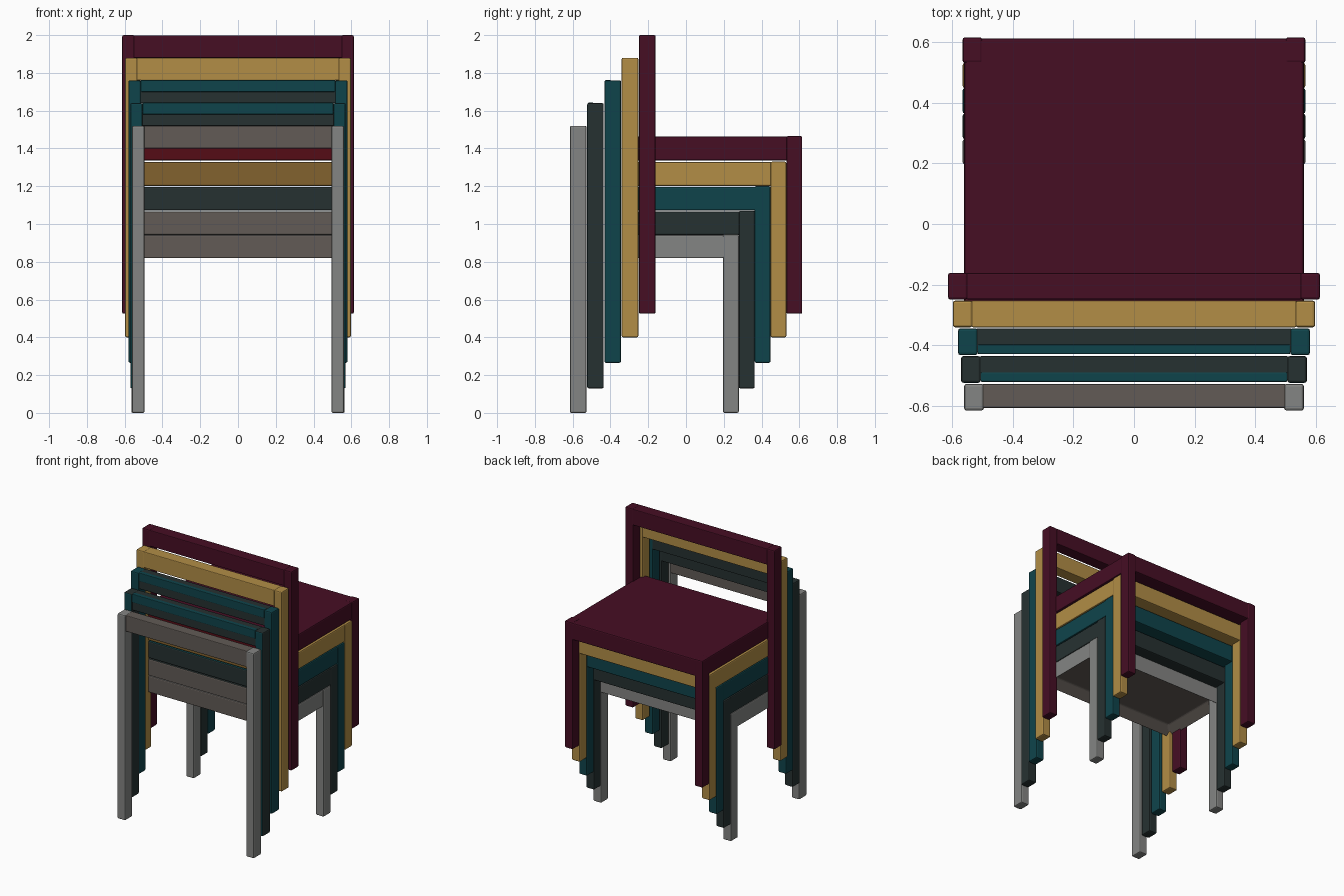
import bpy, bmesh

if "Cube" in bpy.data.objects:
    bpy.data.objects.remove(bpy.data.objects["Cube"])

def srgb(r, g, b):
    f = lambda c: c / 12.92 if c <= 0.04045 else ((c + 0.055) / 1.055) ** 2.4
    return (f(r / 255), f(g / 255), f(b / 255), 1)

def mat(name, rgb):
    m = bpy.data.materials.new(name)
    m.diffuse_color = srgb(*rgb)
    m.use_nodes = True
    m.node_tree.nodes["Principled BSDF"].inputs["Base Color"].default_value = m.diffuse_color
    return m

GREY = mat("light grey", (132, 133, 131))
BROWN = mat("brown grey", (98, 91, 86))
SLATE = mat("dark slate", (38, 49, 49))
TEAL = mat("teal", (15, 68, 75))
GOLD = mat("gold", (178, 141, 70))
OCHRE = mat("dark gold", (130, 98, 46))
MAROON = mat("maroon", (70, 14, 36))
RED = mat("dark red", (85, 12, 22))

def box(name, x0, x1, y0, y1, z0, z1, main, front=None, under=None, recess=0, bevel=0.008):
    """Box from its limits; optional other colour for the -y face and the underside."""
    bm = bmesh.new()
    bmesh.ops.create_cube(bm, size=1)
    for v in bm.verts:
        v.co = ((x0 + x1) / 2 + v.co.x * (x1 - x0),
                (y0 + y1) / 2 + v.co.y * (y1 - y0),
                (z0 + z1) / 2 + v.co.z * (z1 - z0))
    bm.normal_update()
    for f in bm.faces:
        if front and f.normal.y < -0.5:
            f.material_index = 1
        if under and f.normal.z < -0.5:
            f.material_index = 2
    if recess:
        # hollow in the underside
        low = [f for f in bm.faces if f.normal.z < -0.5]
        bmesh.ops.inset_region(bm, faces=low, thickness=0.085)
        for v in low[0].verts:
            v.co.z += recess
    me = bpy.data.meshes.new(name)
    bm.to_mesh(me)
    bm.free()
    for m in (main, front or main, under or main):
        me.materials.append(m)
    ob = bpy.data.objects.new(name, me)
    bpy.context.collection.objects.link(ob)
    mod = ob.modifiers.new("soft edges", "BEVEL")
    mod.width = bevel
    mod.segments = 2
    return ob

# frame colour, seat rear colour, backrest colour, back leg front colour,
# outer half width, foot height, seat top, backrest top
CHAIRS = [
    ("grey", GREY, BROWN, BROWN, GREY, 0.56, 0.0, 0.945, 1.52),
    ("slate", SLATE, BROWN, SLATE, TEAL, 0.57, 0.13, 1.07, 1.64),
    ("teal", TEAL, SLATE, SLATE, TEAL, 0.58, 0.265, 1.20, 1.76),
    ("gold", GOLD, OCHRE, GOLD, GOLD, 0.597, 0.40, 1.33, 1.88),
    ("maroon", MAROON, RED, MAROON, MAROON, 0.613, 0.525, 1.465, 2.0),
]
STEP = 0.0915          # each chair sits this much further back
SEAT_REAR = -0.29

for i, (tag, frame, rear, back, legfront, w, foot, seat, top) in enumerate(CHAIRS):
    y0 = -0.615 + STEP * i
    y1 = y0 + 0.088
    f1 = 0.28 + 0.0838 * i
    f0 = f1 - 0.084
    inner = w - 0.065
    for s, side in ((1, "right"), (-1, "left")):
        xs = sorted((s * inner, s * w))
        box(f"{tag}_back_leg_{side}", *xs, y0, y1, foot, top, frame, front=legfront)
        xs = sorted((s * 0.50, s * 0.565))
        box(f"{tag}_front_leg_{side}", *xs, f0, f1, foot, seat, frame)
    # seat block, hollow underneath on the lowest chair
    box(f"{tag}_seat", -0.56, 0.56, SEAT_REAR, f1 - 0.003, seat - 0.128, seat - 0.003, frame,
        front=rear, under=BROWN if i == 0 else None, recess=0.06 if i == 0 else 0)
    # backrest bar
    gap = 0.008 if i < 3 else 0.0
    box(f"{tag}_backrest", -inner - 0.004, inner + 0.004, y0 + gap, y1, top - 0.12, top - 0.001, back,
        bevel=0.005)
    # teal edge along the top of the two dark backrests
    if tag in ("slate", "teal"):
        box(f"{tag}_backrest_edge", -inner, inner, y0 + 0.003, y0 + 0.035,
            top - 0.06, top + 0.002, TEAL, bevel=0.004)
